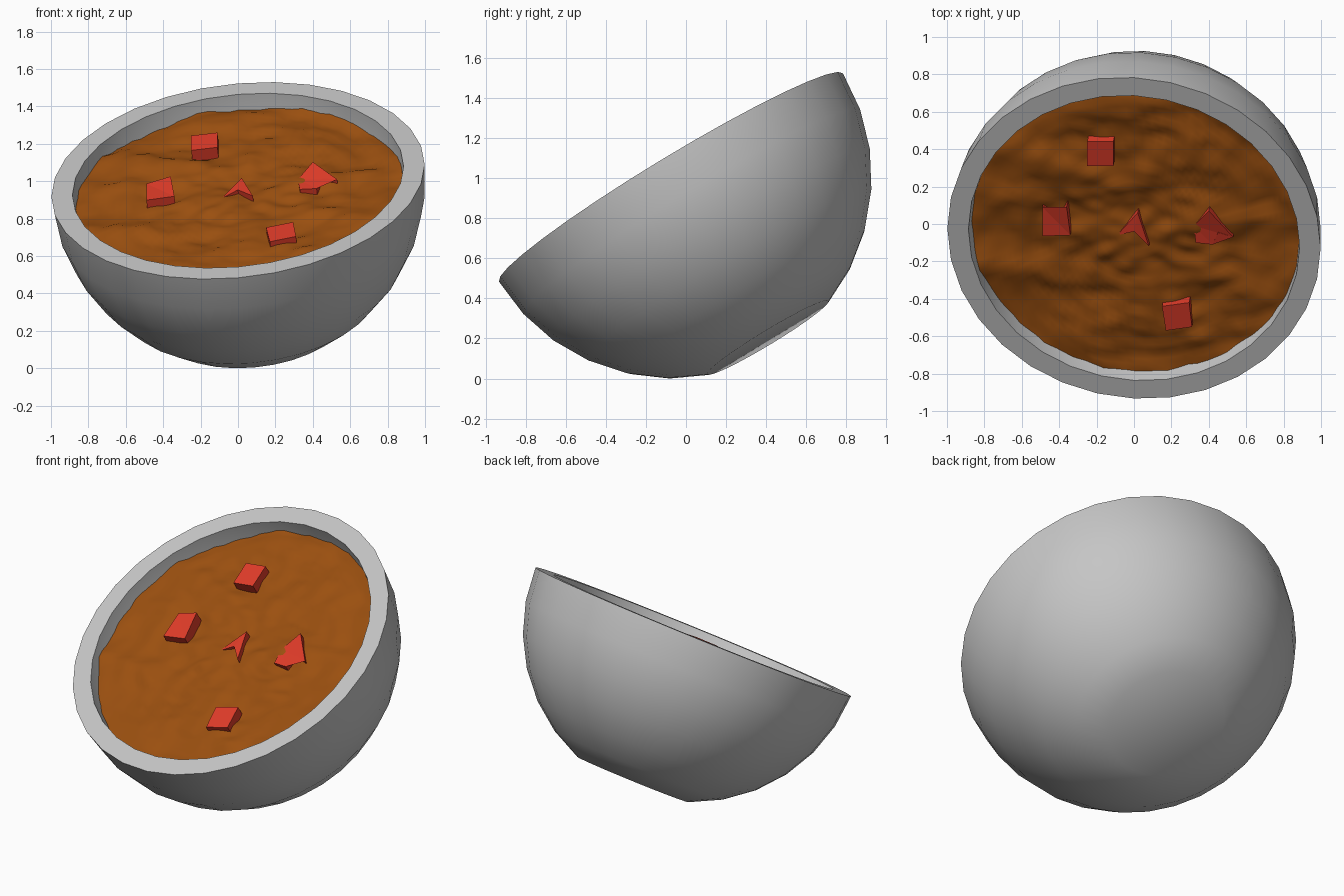
import bpy, bmesh, math
from mathutils import Vector, Matrix, noise

if "Cube" in bpy.data.objects:
    bpy.data.objects.remove(bpy.data.objects["Cube"])

# Tilted frame of the bowl: origin at the rim centre, local z = rim normal
N = Vector((-0.1, -0.515, 0.85)).normalized()
U = (Vector((1, 0, 0)) - N * N.x).normalized()
V = N.cross(U)
FRAME = Matrix.Translation((0, -0.075, 1.003)) @ Matrix((U, V, N)).transposed().to_4x4()
R_OUT, R_IN, SEG = 1.003, 0.89, 32


def material(name, rgb):
    m = bpy.data.materials.new(name)
    m.diffuse_color = (*rgb, 1)
    m.use_nodes = True
    m.node_tree.nodes["Principled BSDF"].inputs["Base Color"].default_value = m.diffuse_color
    return m


GREY = material("bowl grey", (0.56, 0.56, 0.56))
BROWN = material("stew brown", (0.33, 0.08, 0.005))
RED = material("chunk red", (0.75, 0.045, 0.022))


def finish(name, bm, mat, smooth=None):
    bmesh.ops.recalc_face_normals(bm, faces=bm.faces)
    me = bpy.data.meshes.new(name)
    bm.to_mesh(me)
    bm.free()
    me.materials.append(mat)
    ob = bpy.data.objects.new(name, me)
    bpy.context.collection.objects.link(ob)
    ob.matrix_world = FRAME
    if smooth:
        bpy.ops.object.select_all(action='DESELECT')
        ob.select_set(True)
        bpy.context.view_layer.objects.active = ob
        bpy.ops.object.shade_smooth_by_angle(angle=math.radians(smooth))
    return ob


def lathe(bm, profile, seg, height=None):
    """Revolve (radius, z) points; radius 0 becomes a single pole vertex."""
    rings = []
    for r, z in profile:
        if r == 0:
            rings.append([bm.verts.new((0, 0, z))] * seg)
            continue
        ring = []
        for i in range(seg):
            a = 2 * math.pi * i / seg
            x, y = r * math.cos(a), r * math.sin(a)
            ring.append(bm.verts.new((x, y, z + (height(x, y) if height else 0))))
        rings.append(ring)
    for a, b in zip(rings, rings[1:]):
        for i in range(seg):
            j = (i + 1) % seg
            bm.faces.new(list(dict.fromkeys((a[i], a[j], b[j], b[i]))))


# Bowl: half sphere with a flattened base, flat rim and hollow inside
def arc(r):
    angles = [math.radians(20.7 + k * (90 - 20.7) / 6) for k in range(7)]
    return [(r * math.sin(t), -r * math.cos(t)) for t in angles]


outer, inner = arc(R_OUT), arc(R_IN)
bm = bmesh.new()
lathe(bm, [(0, outer[0][1])] + outer + inner[::-1] + [(0, inner[0][1])], SEG)
finish("bowl", bm, GREY, 40)


# Stew: lumpy disc just below the rim, its edge buried in the wall
def lumps(x, y):
    big = noise.noise(Vector((x * 3, y * 5, 1.7)))
    small = noise.noise(Vector((x * 9, y * 13, 4.2)))
    return 0.035 * big + 0.022 * small


bm = bmesh.new()
lathe(bm, [(0.9 * k / 30, -0.085) for k in range(31)], 96, lumps)
finish("stew", bm, BROWN, 40)


# Chunks: half-sunk blocks, top outline given as world x, y and depth under the rim
def to_local(x, y, h):
    u = (x - h * N.x) / U.x
    return Vector((u, (y + 0.075 - u * U.y - h * N.y) / V.y, h))


CHUNKS = {
    "chunk_back": [(-.25, .31, -.036), (-.11, .31, -.036), (-.11, .44, -.036), (-.25, .44, -.036)],
    "chunk_front": [(.17, -.57, -.04), (.31, -.55, -.04), (.295, -.42, -.04), (.15, -.44, -.04)],
    "chunk_left": [(-.49, -.065, -.045), (-.34, -.06, -.045), (-.36, .09, -.03),
                   (-.41, .01, -.06), (-.49, .09, -.05)],
    "chunk_middle": [(.02, .06, -.06), (-.09, -.06, -.08), (0, -.04, -.06), (.08, -.12, -.055)],
    "chunk_right": [(.40, .07, -.03), (.32, -.01, -.06), (.33, -.10, -.06), (.42, -.11, -.06),
                    (.45, -.045, -.05), (.53, -.07, -.05)],
}
for name, outline in CHUNKS.items():
    bm = bmesh.new()
    top = [bm.verts.new(to_local(*p)) for p in outline]
    base = [bm.verts.new((v.co.x, v.co.y, -0.18)) for v in top]
    n = len(top)
    for i in range(n):
        j = (i + 1) % n
        bm.faces.new((top[i], top[j], base[j], base[i]))
    caps = [bm.faces.new(top), bm.faces.new(base)]
    bmesh.ops.triangulate(bm, faces=caps)
    finish(name, bm, RED)
